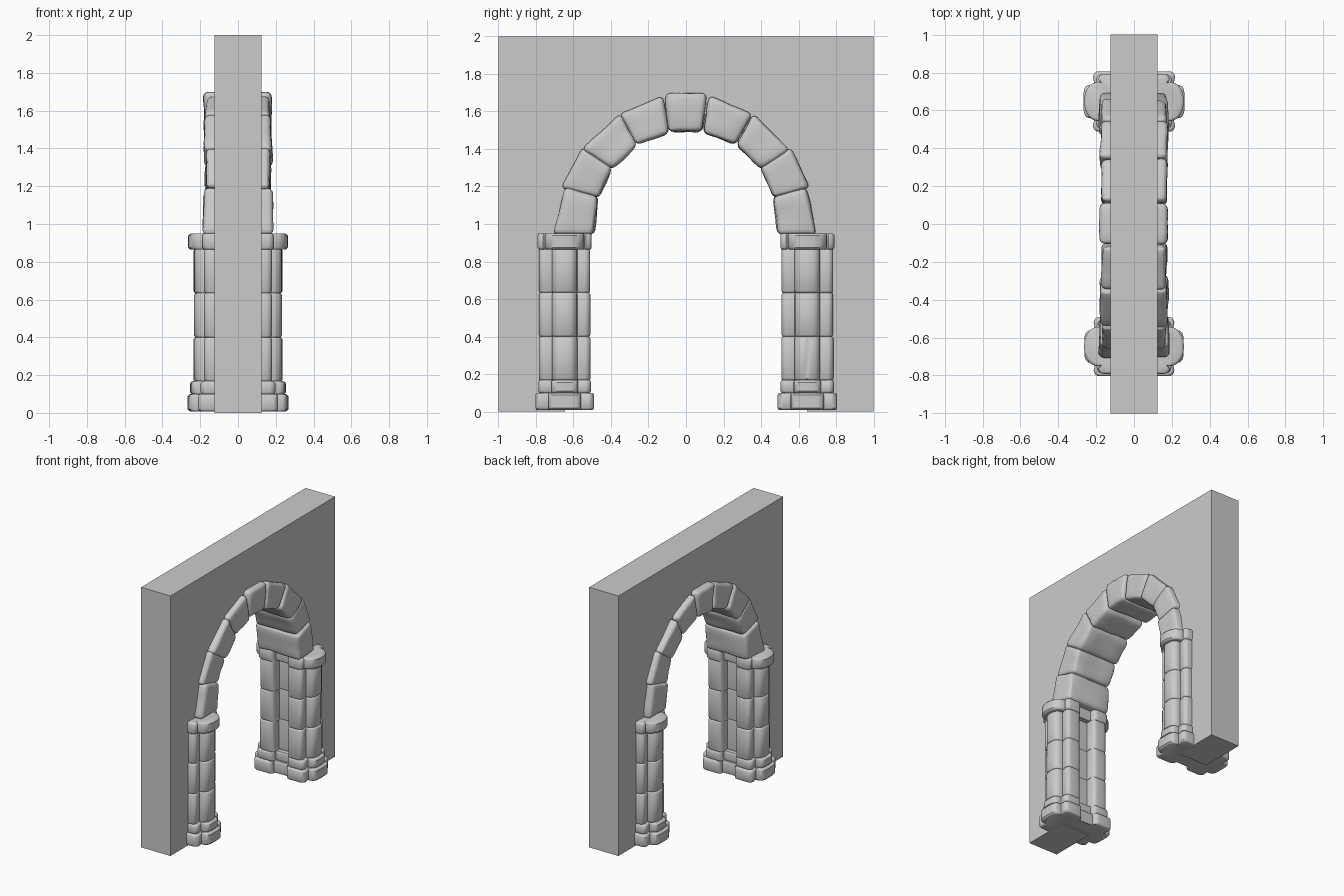
import bpy, bmesh, math, random

if "Cube" in bpy.data.objects:
    bpy.data.objects.remove(bpy.data.objects["Cube"])

random.seed(4)
tex = bpy.data.textures.new("stone_wear", 'CLOUDS')
tex.noise_scale = 0.16


def finish(bm, name, angle=35):
    bmesh.ops.recalc_face_normals(bm, faces=bm.faces)
    me = bpy.data.meshes.new(name)
    bm.to_mesh(me)
    bm.free()
    ob = bpy.data.objects.new(name, me)
    bpy.context.collection.objects.link(ob)
    bpy.ops.object.select_all(action='DESELECT')
    ob.select_set(True)
    bpy.context.view_layer.objects.active = ob
    bpy.ops.object.shade_smooth_by_angle(angle=math.radians(angle))
    return ob


def loft(bm, rings):
    vs = [[bm.verts.new(p) for p in r] for r in rings]
    n = len(vs[0])
    for a, b in zip(vs, vs[1:]):
        for i in range(n):
            j = (i + 1) % n
            bm.faces.new((a[i], a[j], b[j], b[i]))
    bm.faces.new(vs[0][::-1])
    bm.faces.new(vs[-1])


# Wall slab with an arched doorway whose edge is buried in the stonework
arch = [(0.6 * math.cos(math.pi * i / 32), 0.99 + 0.6 * math.sin(math.pi * i / 32))
        for i in range(33)]
outline = [(-1, 0), (-1, 2), (1, 2), (1, 0), (0.645, 0), (0.645, 0.92)] + arch \
    + [(-0.645, 0.92), (-0.645, 0)]
bm = bmesh.new()
loft(bm, [[(x, y, z) for y, z in outline] for x in (-0.125, 0.125)])
finish(bm, "wall", 20)


# Clustered pier plan: a lobe at each end, four rounded corners, a central groove
def plan(hx, hy, core, w, power, notch):
    q = []
    for i in range(9):
        a = math.pi / 2 * i / 8
        c, s = max(math.cos(a), 0) ** power, math.sin(a) ** power
        q.append((core - 0.008 + (hx - core + 0.008) * c, w * s))
    r = 0.03
    for i in range(5):
        a = math.pi / 2 * i / 4
        q.append((core - r + r * math.cos(a), hy - r + r * math.sin(a)))
    for i in range(5):
        a = math.pi / 2 * (1 + i / 4)
        q.append((0.06 + r + r * math.cos(a), hy - r + r * math.sin(a)))
    q.append((0.06, notch))
    left = [(-x, y) for x, y in reversed(q)]
    top = q + left
    return top + [(x, -y) for x, y in reversed(top[1:-1])]


def block(name, side, pts, z0, z1, b=0.012):
    bm = bmesh.new()
    k = random.uniform(0.985, 1.01)
    steps = [(z0, 0.94), (z0 + b * 0.3, 0.975), (z0 + b, 1),
             (z1 - b, 1), (z1 - b * 0.3, 0.975), (z1, 0.94)]
    loft(bm, [[(x * s * k, side * 0.647 + y * s * k, z) for x, y in pts] for z, s in steps])
    finish(bm, name)


# Piers: two base courses, three drums, one capital
shaft = plan(0.235, 0.138, 0.182, 0.068, 0.75, 0.06)
courses = [
    ("base_lower", plan(0.265, 0.158, 0.215, 0.088, 0.5, 0.12), 0.008, 0.1),
    ("base_upper", plan(0.252, 0.142, 0.2, 0.072, 0.55, 0.1), 0.097, 0.168),
    ("drum_low", shaft, 0.165, 0.4),
    ("drum_mid", shaft, 0.398, 0.635),
    ("drum_top", shaft, 0.632, 0.872),
    ("capital", plan(0.265, 0.145, 0.19, 0.105, 0.9, 0.1), 0.864, 0.95),
]
for side, label in ((-1, "left"), (1, "right")):
    for name, pts, z0, z1 in courses:
        block(f"{name}_{label}", side, pts, z0, z1)


# Arch stones: each given by its four corners (y, z) in the wall plane
def stone(name, corners, t):
    bm = bmesh.new()
    j = lambda: random.uniform(-0.006, 0.006)
    loft(bm, [[(x + j(), y + j(), z + j() * 0.5) for y, z in corners] for x in (-t, t)])
    bmesh.ops.recalc_face_normals(bm, faces=bm.faces)
    bmesh.ops.bevel(bm, geom=bm.edges[:], offset=0.026, segments=3, profile=0.5,
                    affect='EDGES', clamp_overlap=True)
    ob = finish(bm, name, 60)
    sub = ob.modifiers.new("subdivide", 'SUBSURF')
    sub.subdivision_type = 'SIMPLE'
    sub.levels = sub.render_levels = 2
    wear = ob.modifiers.new("wear", 'DISPLACE')
    wear.texture = tex
    wear.strength = 0.022
    wear.mid_level = 0.45
    wear.texture_coords = 'GLOBAL'


half_arch = [
    ([(0.70, 0.945), (0.495, 0.945), (0.465, 1.145), (0.645, 1.195)], 0.18),
    ([(0.665, 1.195), (0.465, 1.14), (0.395, 1.30), (0.555, 1.41)], 0.17),
    ([(0.552, 1.40), (0.40, 1.295), (0.265, 1.42), (0.355, 1.585)], 0.176),
    ([(0.35, 1.585), (0.262, 1.425), (0.092, 1.487), (0.12, 1.685)], 0.172),
]
for side, label in ((-1, "left"), (1, "right")):
    for i, (corners, t) in enumerate(half_arch):
        stone(f"arch_stone_{label}_{i + 1}", [(side * y, z) for y, z in corners], t)
stone("keystone", [(-0.112, 1.695), (0.112, 1.695), (0.09, 1.492), (-0.09, 1.492)], 0.177)
